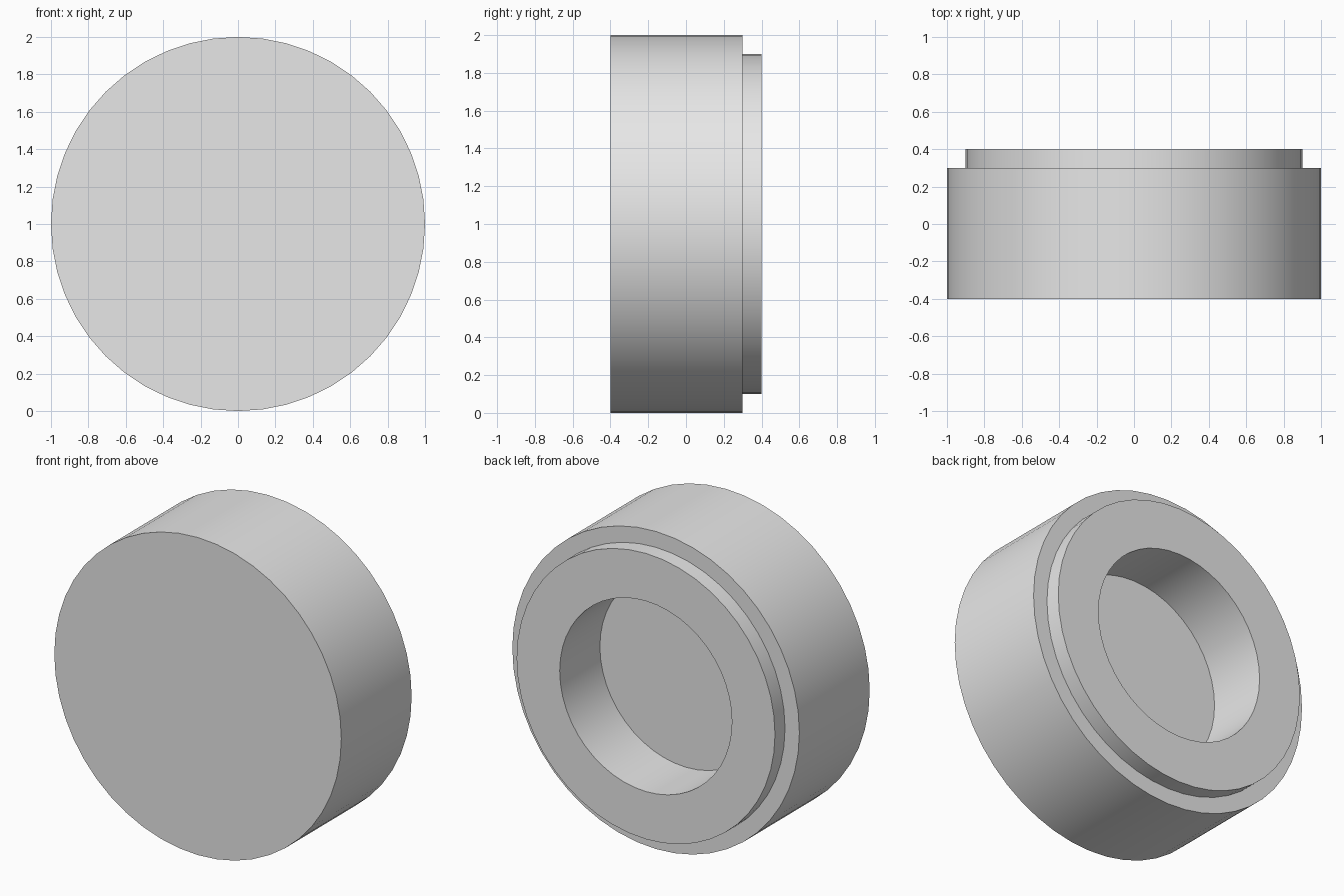
import bpy, bmesh, math

if "Cube" in bpy.data.objects:
    bpy.data.objects.remove(bpy.data.objects["Cube"])

SIDES = 48

grey = bpy.data.materials.new("light_grey")
grey.diffuse_color = (0.8, 0.8, 0.8, 1.0)
grey.use_nodes = True
grey.node_tree.nodes["Principled BSDF"].inputs["Base Color"].default_value = grey.diffuse_color

# Profile as (radius, y): front rim, back shoulder, raised lip, recess wall
profile = [(1.0, -0.4), (1.0, 0.3), (0.9, 0.3), (0.9, 0.4), (0.6, 0.4), (0.6, 0.0)]

bm = bmesh.new()
rings = []
for r, y in profile:
    rings.append([bm.verts.new((r * math.cos(2 * math.pi * i / SIDES), y,
                                1 + r * math.sin(2 * math.pi * i / SIDES)))
                  for i in range(SIDES)])

# Walls and shoulders between neighbouring rings
for a, b in zip(rings, rings[1:]):
    for i in range(SIDES):
        j = (i + 1) % SIDES
        bm.faces.new((a[i], a[j], b[j], b[i]))

# Closed front face and recess floor
bm.faces.new(rings[0])
bm.faces.new(rings[-1])
bmesh.ops.recalc_face_normals(bm, faces=bm.faces[:])

mesh = bpy.data.meshes.new("round_cap")
bm.to_mesh(mesh)
bm.free()
mesh.materials.append(grey)
cap = bpy.data.objects.new("round_cap", mesh)
bpy.context.collection.objects.link(cap)

# Smooth round walls, sharp rims
bpy.context.view_layer.objects.active = cap
cap.select_set(True)
bpy.ops.object.shade_smooth_by_angle(angle=math.radians(30))
